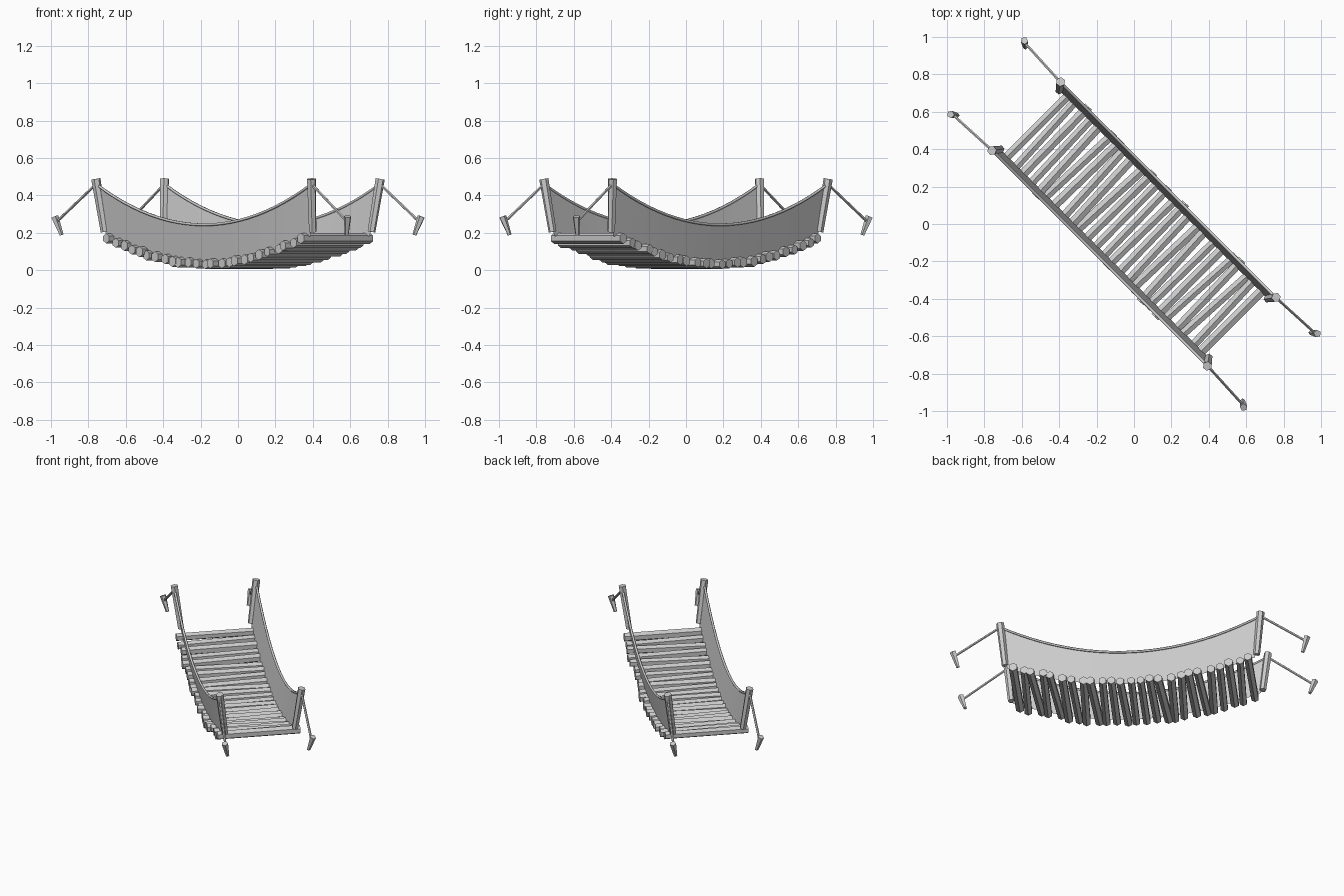
import bpy, bmesh, math, random
from mathutils import Matrix, Vector

random.seed(4)
cube = bpy.data.objects.get("Cube")
if cube:
    bpy.data.objects.remove(cube, do_unlink=True)

mat = bpy.data.materials.new("plain grey")
mat.use_nodes = True
grey = (0.6, 0.6, 0.6, 1)
mat.diffuse_color = grey
mat.node_tree.nodes["Principled BSDF"].inputs["Base Color"].default_value = grey

# The bridge is laid out along x, then turned onto the diagonal
TURN = Matrix.Rotation(-math.pi / 4, 4, "Z")
HALF_DECK = 0.735


def deck_z(u):
    return 0.035 + 0.135 * (u / HALF_DECK) ** 2


def rail_z(u):
    return 0.243 + 0.215 * (u / 0.81) ** 2


def finish(name, bm, smooth=False):
    bm.transform(TURN)
    mesh = bpy.data.meshes.new(name)
    bm.to_mesh(mesh)
    bm.free()
    mesh.materials.append(mat)
    obj = bpy.data.objects.new(name, mesh)
    bpy.context.collection.objects.link(obj)
    if smooth:
        for poly in mesh.polygons:
            poly.use_smooth = True
    return obj


def log(name, start, end, r1, r2, sides=6):
    """Tapered log or rope running from start to end."""
    a, b = Vector(start), Vector(end)
    bm = bmesh.new()
    bmesh.ops.create_cone(bm, cap_ends=True, segments=sides, radius1=r1,
                          radius2=r2, depth=(b - a).length)
    spin = (b - a).to_track_quat("Z", "Y").to_matrix().to_4x4()
    bm.transform(Matrix.Translation((a + b) / 2) @ spin)
    return finish(name, bm)


# Deck logs, slightly uneven in angle and position
COUNT = 25
for i in range(COUNT):
    u = HALF_DECK * (2 * i / (COUNT - 1) - 1)
    edge = i in (0, COUNT - 1)
    skew = 0 if edge else random.uniform(-0.016, 0.016)
    shift = 0 if edge else random.uniform(-0.012, 0.012)
    z = deck_z(u) + (0 if edge else random.uniform(-0.004, 0.004))
    r = random.uniform(0.025, 0.029)
    log(f"deck_log_{i + 1}", (u - skew, -0.262 + shift, z),
        (u + skew, 0.262 + shift, z), r, r)

# Cloth side panels and rope rails
STEPS = 24
for side, label in ((-1, "right"), (1, "left")):
    bm = bmesh.new()
    rows = []
    for i in range(STEPS + 1):
        t = 2 * i / STEPS - 1
        top = bm.verts.new((t * 0.81, side * 0.256, rail_z(t * 0.81)))
        low = bm.verts.new((t * 0.775, side * 0.222, deck_z(t * 0.775)))
        rows.append((top, low))
    for (t0, l0), (t1, l1) in zip(rows, rows[1:]):
        bm.faces.new((t0, l0, l1, t1) if side < 0 else (t0, t1, l1, l0))
    finish(f"{label}_side_panel", bm, smooth=True)

    bm = bmesh.new()
    rings = []
    for i in range(STEPS + 1):
        u = (2 * i / STEPS - 1) * 0.81
        rings.append([bm.verts.new((u, side * 0.258 + 0.008 * math.cos(k * math.pi / 3),
                                    rail_z(u) + 0.008 * math.sin(k * math.pi / 3)))
                      for k in range(6)])
    for r0, r1 in zip(rings, rings[1:]):
        for k in range(6):
            n = (k + 1) % 6
            bm.faces.new((r0[k], r0[n], r1[n], r1[k]))
    bmesh.ops.recalc_face_normals(bm, faces=bm.faces)
    finish(f"{label}_rope_rail", bm, smooth=True)

    # Leaning corner posts, guy ropes and ground stakes
    for end, place in ((-1, "far"), (1, "near")):
        name = f"{label}_{place}"
        log(f"{name}_post", (end * 0.787, side * 0.222, 0.205),
            (end * 0.815, side * 0.26, 0.488), 0.021, 0.025)
        log(f"{name}_guy_rope", (end * 0.812, side * 0.258, 0.462),
            (end * 1.1, side * 0.272, 0.258), 0.008, 0.008)
        log(f"{name}_stake", (end * 1.078, side * 0.256, 0.188),
            (end * 1.108, side * 0.279, 0.287), 0.011, 0.021, 5)
